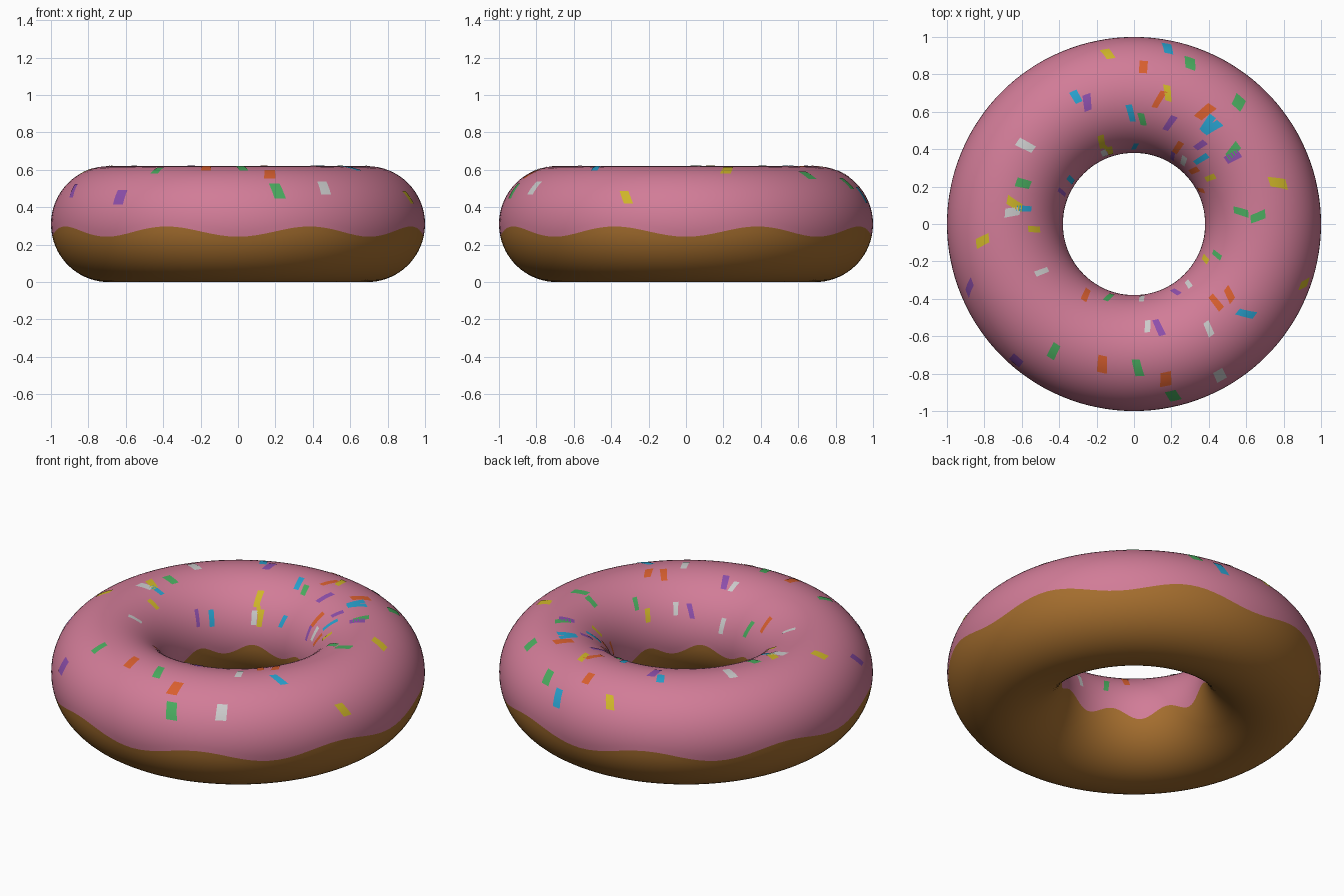
import bpy, math, random

if "Cube" in bpy.data.objects:
    bpy.data.objects.remove(bpy.data.objects["Cube"])

random.seed(4)
R, r = 0.69, 0.31   # ring radius and tube radius


def material(name, rgb):
    m = bpy.data.materials.new(name)
    m.diffuse_color = [(c / 255) ** 2.2 for c in rgb] + [1]
    m.use_nodes = True
    m.node_tree.nodes["Principled BSDF"].inputs["Base Color"].default_value = m.diffuse_color
    return m


def torus_point(u, v, lift):
    t = r + lift
    d = R + t * math.cos(v)
    return (d * math.cos(u), d * math.sin(u), r + t * math.sin(v))


def build(name, patches, nu, nv, closed, mat, lift=0.0):
    """Lay patches on the ring; each patch maps (s, t) in 0..1 to ring angles."""
    verts, faces = [], []
    cols = nu if closed else nu + 1
    for fn in patches:
        base = len(verts)
        verts += [torus_point(*fn(i / nu, j / nv), lift)
                  for i in range(cols) for j in range(nv + 1)]
        for i in range(nu):
            a, b = base + i * (nv + 1), base + (i + 1) % cols * (nv + 1)
            faces += [(a + j, b + j, b + j + 1, a + j + 1) for j in range(nv)]
    mesh = bpy.data.meshes.new(name)
    mesh.from_pydata(verts, [], faces)
    mesh.materials.append(mat)
    mesh.polygons.foreach_set("use_smooth", [True] * len(faces))
    ob = bpy.data.objects.new(name, mesh)
    bpy.context.collection.objects.link(ob)


# wavy icing edge, eight drips around the ring
def edge(u):
    return -0.13 - 0.09 * math.cos(8 * u)


def icing_uv(s, t):
    e = edge(s * math.tau)
    return s * math.tau, e + t * (math.pi - 2 * e)


def dough_uv(s, t):
    e = edge(s * math.tau)
    return s * math.tau, math.pi - e + t * (math.pi + 2 * e)


build("icing", [icing_uv], 128, 36, True, material("icing_pink", (208, 123, 150)))
build("dough", [dough_uv], 128, 32, True, material("dough_brown", (164, 110, 50)))


# sprinkles: thin slanted patches lying on the icing
def sprinkle(u0, v0):
    skew = random.uniform(-0.06, 0.06)
    width, length = random.uniform(0.05, 0.075), random.uniform(0.22, 0.32)

    def fn(s, t):
        return u0 + (s - 0.5) * width + (t - 0.5) * skew, v0 + (t - 0.5) * length
    return fn


def placed(x, y):
    return sprinkle(math.atan2(y, x), math.acos((math.hypot(x, y) - R) / r))


def scattered():
    return sprinkle(random.uniform(0, math.tau), random.uniform(1.6, 2.8))


# the clearest sprinkles are placed, the rest are scattered over the inner half
sprinkles = {
    "yellow": ((205, 180, 45), [(-.14, .91), (.18, .7), (.77, .22), (-.81, -.09), (.91, -.32)]),
    "green": ((75, 170, 95), [(.3, .86), (.56, .65), (-.43, -.68), (.02, -.77), (.21, -.92)]),
    "blue": ((45, 160, 205), [(.18, .94), (-.31, .68), (.6, -.48)]),
    "orange": ((215, 95, 50), [(.05, .84), (.38, .6), (-.17, -.75), (.17, -.83)]),
    "purple": ((140, 80, 170), [(-.25, .65), (-.88, -.34), (-.63, -.73)]),
    "white": ((225, 225, 225), [(-.58, .42), (.4, -.56), (.46, -.81)]),
}
for colour, (rgb, spots) in sprinkles.items():
    patches = [placed(x, y) for x, y in spots] + [scattered() for _ in range(7)]
    build(f"{colour}_sprinkles", patches, 3, 5, False,
          material(f"sprinkle_{colour}", rgb), 0.002)
